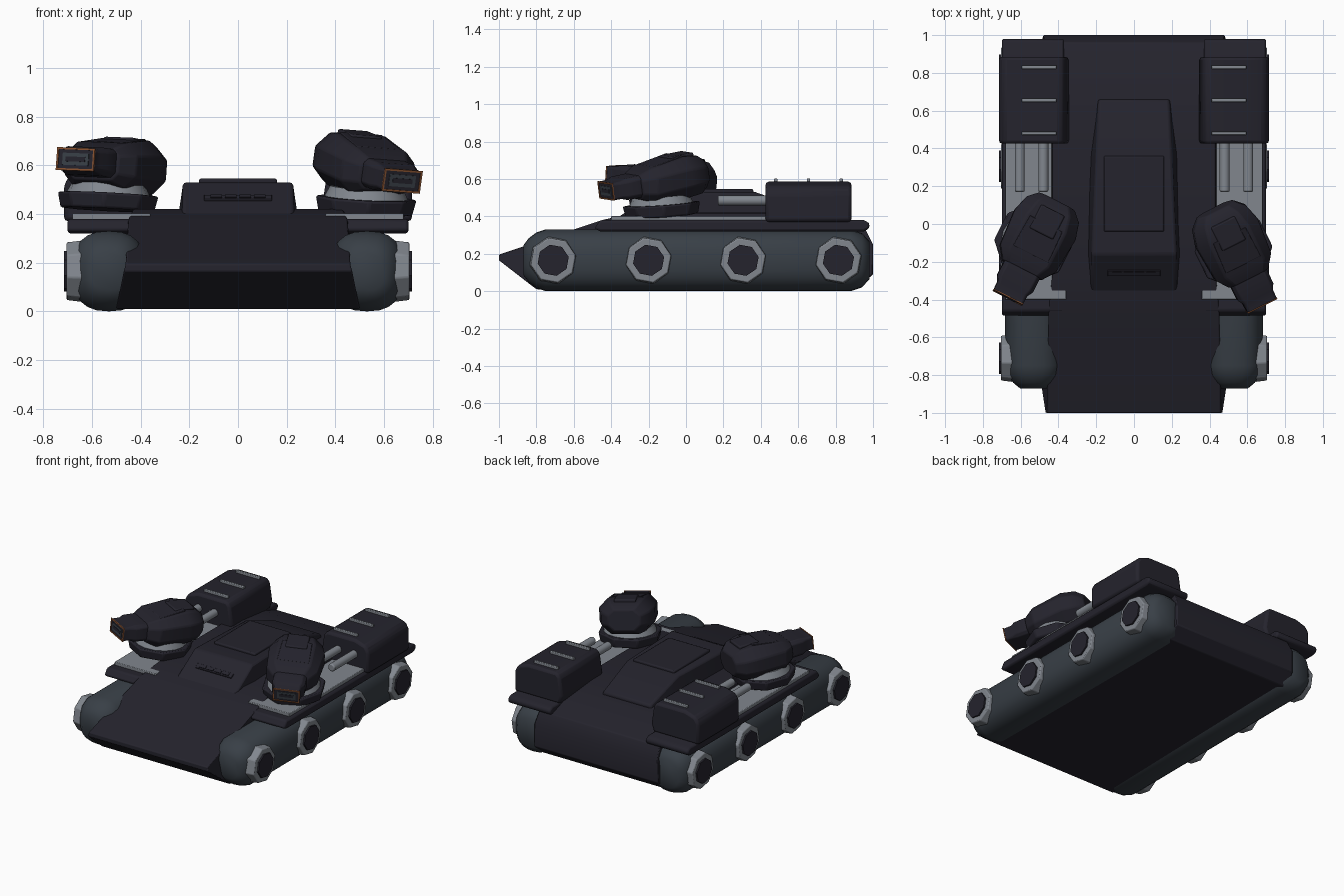
import bpy, bmesh, math
from mathutils import Matrix, Vector

cube = bpy.data.objects.get("Cube")
if cube:
    bpy.data.objects.remove(cube, do_unlink=True)


def material(name, rgb):
    m = bpy.data.materials.new(name)
    m.use_nodes = True
    m.diffuse_color = (*rgb, 1)
    bsdf = m.node_tree.nodes["Principled BSDF"]
    bsdf.inputs["Base Color"].default_value = (*rgb, 1)
    bsdf.inputs["Roughness"].default_value = 0.6
    return m


ARMOUR = material("dark armour", (0.018, 0.017, 0.026))
SLATE = material("slate", (0.04, 0.05, 0.062))
STEEL = material("pale steel", (0.22, 0.24, 0.27))
COPPER = material("copper", (0.25, 0.085, 0.03))


def finish(name, bm, mat, bevel=0, mirror=False, angle=30, place=None):
    """Turn a bmesh into a shaded, optionally bevelled and mirrored object."""
    bmesh.ops.recalc_face_normals(bm, faces=bm.faces)
    me = bpy.data.meshes.new(name)
    bm.to_mesh(me)
    bm.free()
    me.materials.append(mat)
    ob = bpy.data.objects.new(name, me)
    bpy.context.collection.objects.link(ob)
    if place:
        ob.matrix_world = place
    bpy.ops.object.select_all(action="DESELECT")
    bpy.context.view_layer.objects.active = ob
    ob.select_set(True)
    bpy.ops.object.shade_smooth_by_angle(angle=math.radians(angle))
    if bevel:
        b = ob.modifiers.new("bevel", "BEVEL")
        b.width, b.segments, b.limit_method = bevel, 2, "ANGLE"
    if mirror:
        ob.modifiers.new("mirror", "MIRROR")
    return ob


def loft(name, rings, mat, **kw):
    """Skin a list of closed rings of points and cap both ends."""
    bm = bmesh.new()
    loops = [[bm.verts.new(p) for p in r] for r in rings]
    n = len(loops[0])
    for a, b in zip(loops, loops[1:]):
        for i in range(n):
            j = (i + 1) % n
            bm.faces.new((a[i], a[j], b[j], b[i]))
    bm.faces.new(loops[0])
    bm.faces.new(loops[-1][::-1])
    return finish(name, bm, mat, **kw)


def box(name, x, y, z, mat, **kw):
    """Box from three (low, high) ranges."""
    rings = [[(x[0], v, z[0]), (x[1], v, z[0]), (x[1], v, z[1]), (x[0], v, z[1])] for v in y]
    return loft(name, rings, mat, **kw)


def cyl(name, centre, axis, radii, depth, sides, mat, turn=0, **kw):
    """Cylinder or cone along an axis."""
    bm = bmesh.new()
    rot = Vector((0, 0, 1)).rotation_difference(Vector(axis)).to_matrix().to_4x4()
    bmesh.ops.create_cone(bm, cap_ends=True, segments=sides, radius1=radii[0], radius2=radii[1],
                          depth=depth, matrix=Matrix.Translation(centre) @ rot @ Matrix.Rotation(turn, 4, "Z"))
    return finish(name, bm, mat, **kw)


def chamfered(y, hw, z0, z1, c):
    """Chamfered rectangular ring facing along y."""
    return [(-hw + c, y, z0), (hw - c, y, z0), (hw, y, z0 + c), (hw, y, z1 - c),
            (hw - c, y, z1), (-hw + c, y, z1), (-hw, y, z1 - c), (-hw, y, z0 + c)]


# Hull: side profile as (y, z, half width)
hull = [(-1, .165, .47), (-1, .195, .46), (-.45, .38, .45), (-.27, .42, .43), (.55, .42, .43),
        (.8, .385, .44), (.96, .33, .47), (1, .25, .48), (1, .09, .48), (.92, .02, .5), (-.8, .01, .5)]
loft("hull", [[(s * w, y, z) for y, z, w in hull] for s in (-1, 1)], ARMOUR, bevel=.006)

# Side pods: rounded section with domed ends
def pod_ring(y, scale):
    pts = []
    for i in range(24):
        a = math.tau * i / 24
        c, s = math.cos(a), math.sin(a)
        pts.append((.53 + .153 * scale * math.copysign(abs(c) ** .8, c), y,
                    .165 + .165 * scale * math.copysign(abs(s) ** .8, s)))
    return pts

pod = [(-.87, .48), (-.84, .72), (-.8, .9), (-.75, 1), (.88, 1), (.94, .88), (.98, .62)]
loft("side_pod", [pod_ring(y, s) for y, s in pod], SLATE, mirror=True, angle=50)

# Wheels
for i, y in enumerate((-.71, -.2, .305, .815)):
    cyl(f"wheel_{i + 1}", (.672, y, .165), (1, 0, 0), (.13, .122), .064, 8, STEEL,
        turn=math.radians(12), bevel=.006, mirror=True)
    cyl(f"wheel_hub_{i + 1}", (.69, y, .165), (1, 0, 0), (.085, .085), .05, 8, ARMOUR,
        turn=math.radians(12), mirror=True)

# Fenders and their deck plates
fender = [(-.49, .335), (-.46, .38), (.95, .38), (.98, .365), (.98, .335), (.95, .32), (-.46, .32)]
loft("fender", [[(x, y, z) for y, z in fender] for x in (.37, .7)], ARMOUR, bevel=.012, mirror=True)
box("deck_plate", (.36, .68), (-.4, .46), (.37, .402), STEEL, bevel=.004, mirror=True)

# Launcher boxes with ribs and feed rods
launcher = [(.365, .37), (.345, .43), (.365, .56), (.39, .585), (.61, .585), (.69, .56), (.715, .52), (.715, .37)]
loft("launcher_box", [[(x, y, z) for x, z in launcher] for y in (.425, .885)], ARMOUR, bevel=.018, mirror=True)
for i, y in enumerate((.48, .655, .83)):
    box(f"launcher_rib_{i + 1}", (.41, .595), (y - .009, y + .009), (.58, .602), STEEL, bevel=.004, mirror=True)
for i, x in enumerate((.48, .605)):
    cyl(f"feed_rod_{i + 1}", (x, .31, .485), (0, 1, 0), (.027, .027), .28, 14, STEEL, bevel=.008, mirror=True)

# Central cabin: (y, base z, top z, base half width, top half width)
cabin = [(-.37, .36, .39, .235, .225), (-.16, .36, .53, .25, .225),
         (.37, .36, .53, .24, .2), (.66, .36, .425, .2, .185)]
loft("cabin", [[(-b, y, z0), (b, y, z0), (t, y, z1), (-t, y, z1)] for y, z0, z1, b, t in cabin],
     ARMOUR, bevel=.012)
box("cabin_hatch", (-.16, .16), (-.04, .36), (.52, .546), ARMOUR, bevel=.008)
slope = Matrix.Translation((0, -.26, .467)) @ Matrix.Rotation(math.atan2(.14, .21), 4, "X")
box("cabin_vent", (-.14, .14), (-.018, .018), (-.01, .004), ARMOUR, bevel=.003, place=slope)
for i in range(4):
    x = -.09 + .06 * i
    box(f"vent_slat_{i + 1}", (x - .024, x + .024), (-.009, .009), (0, .009), ARMOUR, place=slope)


def turret(side, base, base_tilt, head, yaw, pitch, roll):
    """One gun turret: tilted base, bearing, housing and framed muzzle."""
    seat = Matrix.Translation(base) @ Matrix.Rotation(math.radians(base_tilt[0]), 4, "X") \
        @ Matrix.Rotation(math.radians(base_tilt[1]), 4, "Y")
    turn = math.pi / 8 + math.radians(yaw)
    cyl(side + "_turret_base", (0, 0, 0), (0, 0, 1), (.195, .21), .065, 8, ARMOUR, turn=turn, bevel=.01, place=seat)
    cyl(side + "_turret_bearing", (0, 0, .05), (0, 0, 1), (.175, .15), .05, 16, STEEL, place=seat)
    at = Matrix.Translation(head) @ Matrix.Rotation(math.radians(yaw), 4, "Z") \
        @ Matrix.Rotation(math.radians(pitch), 4, "X") @ Matrix.Rotation(math.radians(roll), 4, "Y")
    shape = [(-.22, .115, -.07, .06, .03), (-.15, .165, -.1, .09, .05), (.05, .18, -.105, .118, .065),
             (.14, .155, -.1, .105, .06), (.19, .105, -.07, .07, .04)]
    loft(side + "_turret_housing", [chamfered(*s) for s in shape], ARMOUR, bevel=.008, place=at)
    lid = [(-.13, -.13, .085), (.13, -.13, .085), (.12, .05, .115), (-.12, .05, .115)]
    loft(side + "_turret_lid", [[(x * .8, y, z + d) for x, y, z in lid] for d in (-.01, .009)],
         ARMOUR, bevel=.004, place=at)
    box(side + "_turret_rear_cap", (-.07, .07), (-.01, .13), (.09, .124), ARMOUR, bevel=.008, place=at)
    neck = [(-.2, .105, -.06, .06, .02), (-.3, .105, -.058, .058, .02), (-.33, .088, -.048, .048, .012),
            (-.38, .086, -.046, .046, .008)]
    loft(side + "_barrel", [chamfered(*s) for s in neck], ARMOUR, bevel=.005, place=at)
    # Muzzle face: copper rim bars around a slate plate with a dark slot
    face = (-.384, -.378)
    for s, tag in ((-1, "lower"), (1, "upper")):
        box(f"{side}_muzzle_rim_{tag}", (-.087, .087), face, sorted((s * .039, s * .047)), COPPER, place=at)
        box(f"{side}_muzzle_rim_side_{tag}", sorted((s * .079, s * .087)), face, (-.039, .039), COPPER, place=at)
    box(side + "_muzzle_plate", (-.06, .06), (-.383, -.378), (-.025, .025), SLATE, place=at)
    box(side + "_muzzle_slot", (-.045, .045), (-.386, -.38), (-.01, .01), ARMOUR, place=at)


turret("left", (.525, -.13, .435), (4, 3), (.51, -.09, .602), 26, 10, 4)
turret("right", (-.535, -.1, .45), (-2, 3), (-.495, -.05, .592), -27, -5, 2)
